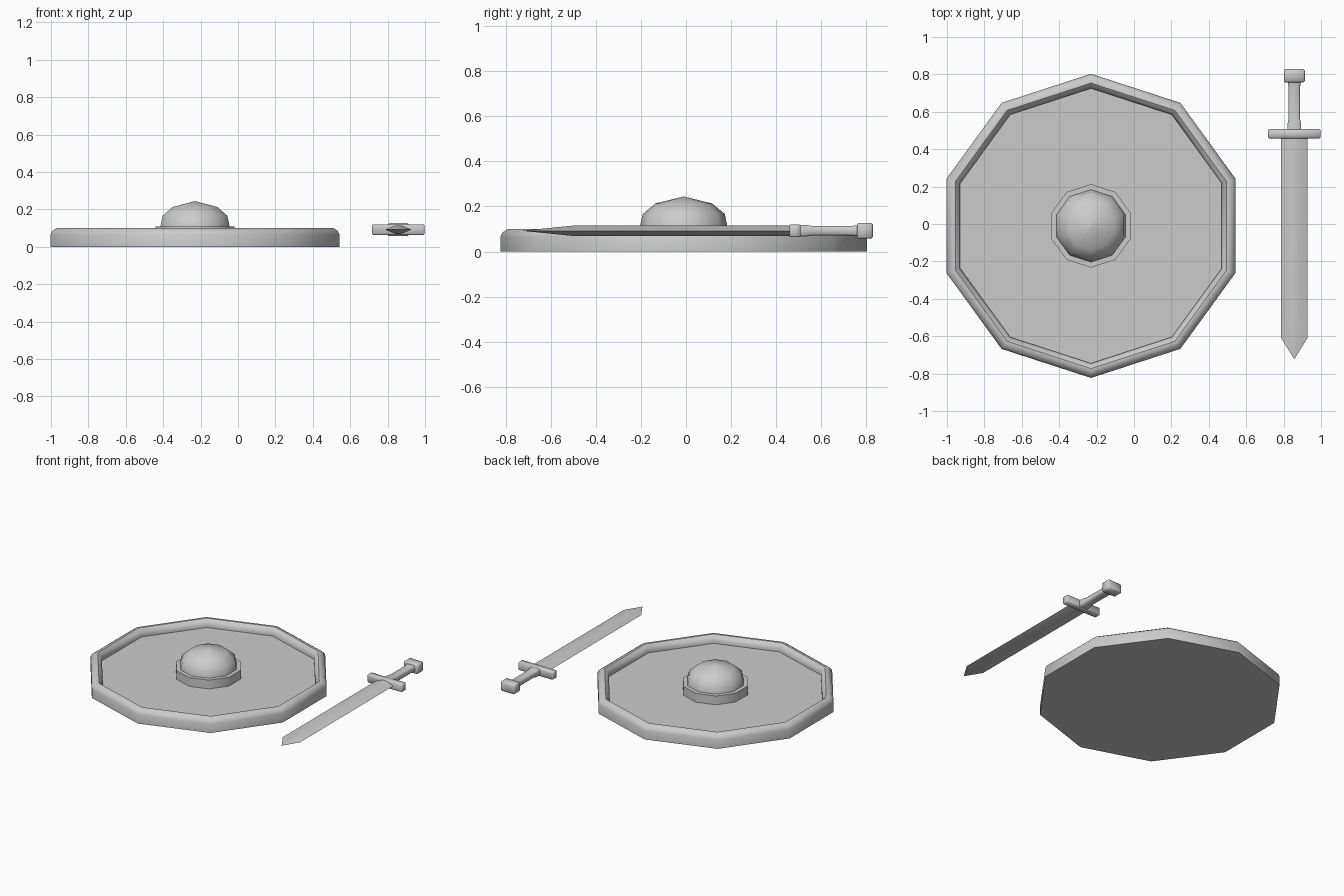
import bpy, bmesh
from math import sin, cos, pi, radians

if "Cube" in bpy.data.objects:
    bpy.data.objects.remove(bpy.data.objects["Cube"])


def make_object(name, verts, faces, smooth=35):
    mesh = bpy.data.meshes.new(name)
    mesh.from_pydata(verts, [], faces)
    bm = bmesh.new()
    bm.from_mesh(mesh)
    bmesh.ops.remove_doubles(bm, verts=bm.verts, dist=1e-5)
    bmesh.ops.recalc_face_normals(bm, faces=bm.faces)
    bm.to_mesh(mesh)
    bm.free()
    ob = bpy.data.objects.new(name, mesh)
    bpy.context.collection.objects.link(ob)
    bpy.ops.object.select_all(action='DESELECT')
    ob.select_set(True)
    bpy.context.view_layer.objects.active = ob
    if smooth:
        bpy.ops.object.shade_smooth_by_angle(angle=radians(smooth))
    return ob


def loft(name, rings, smooth=35):
    """Skin equal-length rings of points and cap both ends."""
    n = len(rings[0])
    verts = [p for r in rings for p in r]
    faces = [tuple(range(n)), tuple(range(len(verts) - n, len(verts)))]
    for k in range(len(rings) - 1):
        for i in range(n):
            j = (i + 1) % n
            faces.append((k*n + i, k*n + j, k*n + n + j, k*n + n + i))
    return make_object(name, verts, faces, smooth)


def lathe(name, profile, smooth=40, sides=10):
    """Ten-sided turned part about the shield axis, a corner facing +y."""
    return loft(name, [[(-0.23 + r*sin(2*pi*i/sides), -0.01 + r*cos(2*pi*i/sides), z)
                        for i in range(sides)] for r, z in profile], smooth)


# Shield board with raised, chamfered rim
lathe("shield_board", [(0.813, 0), (0.813, 0.065), (0.803, 0.085), (0.78, 0.1),
                       (0.763, 0.1), (0.745, 0.085), (0.735, 0.065), (0.735, 0.045)])

# Boss: flat collar and faceted dome
lathe("boss_collar", [(0.223, 0.04), (0.223, 0.109)])
lathe("boss_dome", [(0.195, 0.1), (0.193, 0.115), (0.182, 0.166),
                    (0.126, 0.213), (0.001, 0.244)], 60)

SX, SZ = 0.857, 0.092


def section(y, hx, hz, c):
    """Rectangle with cut corners, across the sword axis."""
    pts = [(hx, hz - c), (hx - c, hz), (c - hx, hz), (-hx, hz - c),
           (-hx, c - hz), (c - hx, -hz), (hx - c, -hz), (hx, c - hz)]
    return [(SX + x, y, SZ + z) for x, z in pts]


def block(name, y0, y1, hx, hz, c):
    return loft(name, [section(y0, hx - c, hz - c, c), section(y0 + c, hx, hz, c),
                       section(y1 - c, hx, hz, c), section(y1, hx - c, hz - c, c)], 50)


# Blade: flattened diamond section tapering to a point
def blade_ring(y_edge, y_ridge, w, f, t):
    return [(SX + w, y_edge, SZ), (SX + f, y_ridge, SZ + t), (SX - f, y_ridge, SZ + t),
            (SX - w, y_edge, SZ), (SX - f, y_ridge, SZ - t), (SX + f, y_ridge, SZ - t)]


loft("blade", [blade_ring(0.48, 0.48, 0.07, 0.015, 0.023),
               blade_ring(-0.61, -0.5, 0.07, 0.015, 0.023),
               blade_ring(-0.722, -0.722, 0.001, 0.0005, 0.0005)], 25)

# Guard, grip and pommel
block("guard", 0.458, 0.507, 0.14, 0.028, 0.005)
loft("grip", [section(0.50, 0.037, 0.026, 0.008), section(0.535, 0.036, 0.025, 0.008),
              section(0.56, 0.031, 0.021, 0.008), section(0.73, 0.031, 0.021, 0.008),
              section(0.77, 0.036, 0.025, 0.008)], 50)
block("pommel", 0.757, 0.828, 0.056, 0.035, 0.007)
